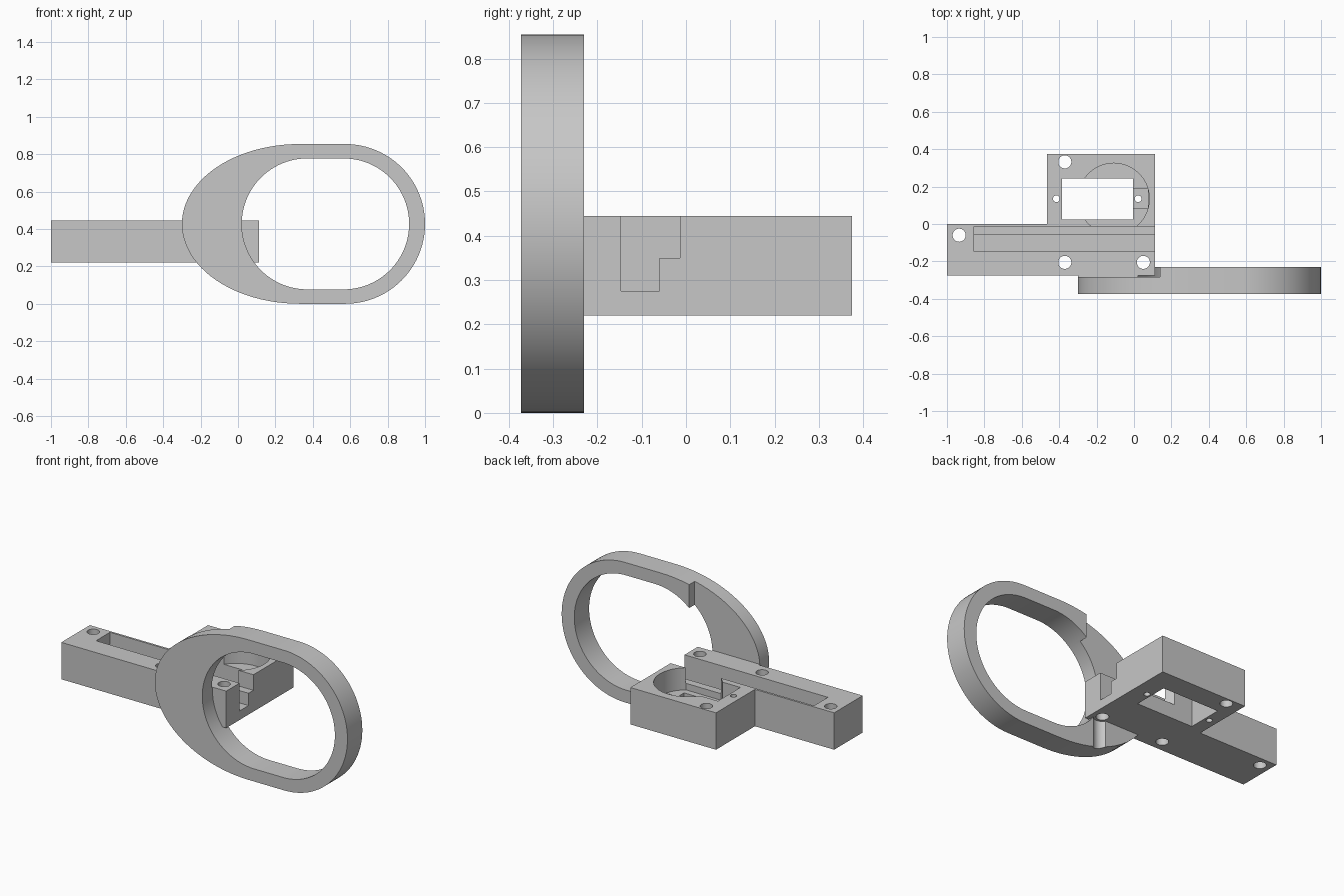
import bpy, bmesh
from math import pi, cos, sin, radians
from mathutils import Vector

if "Cube" in bpy.data.objects:
    bpy.data.objects.remove(bpy.data.objects["Cube"])

grey = bpy.data.materials.new("light_grey")
grey.use_nodes = True
grey.diffuse_color = (0.57, 0.57, 0.57, 1)
grey.node_tree.nodes["Principled BSDF"].inputs["Base Color"].default_value = (0.57, 0.57, 0.57, 1)


def prism(name, points, direction):
    """Extrude a closed outline of 3D points along a direction."""
    bm = bmesh.new()
    face = bm.faces.new([bm.verts.new(p) for p in points])
    moved = bmesh.ops.extrude_face_region(bm, geom=[face])["geom"]
    bmesh.ops.translate(bm, vec=Vector(direction),
                        verts=[v for v in moved if isinstance(v, bmesh.types.BMVert)])
    bmesh.ops.recalc_face_normals(bm, faces=bm.faces)
    mesh = bpy.data.meshes.new(name)
    bm.to_mesh(mesh)
    bm.free()
    mesh.materials.append(grey)
    obj = bpy.data.objects.new(name, mesh)
    bpy.context.collection.objects.link(obj)
    return obj


def arc(cx, cy, rx, ry, start, end, steps=48):
    angles = [start + (end - start) * i / steps for i in range(steps + 1)]
    return [(cx + rx * cos(a), cy + ry * sin(a)) for a in angles]


def box(name, x, y, z):
    pts = [(x[0], y[0], z[0]), (x[1], y[0], z[0]), (x[1], y[1], z[0]), (x[0], y[1], z[0])]
    return prism(name, pts, (0, 0, z[1] - z[0]))


def upright(name, outline, z0, z1):
    return prism(name, [(x, y, z0) for x, y in outline], (0, 0, z1 - z0))


def cylinder(name, x, y, r, z0, z1):
    return upright(name, arc(x, y, r, r, 0, 2 * pi, 40)[:-1], z0, z1)


def cut(target, *cutters):
    bpy.context.view_layer.objects.active = target
    for c in cutters:
        c.hide_render = True
        mod = target.modifiers.new("cut", "BOOLEAN")
        mod.operation, mod.solver, mod.object = "DIFFERENCE", "EXACT", c
        bpy.ops.object.modifier_apply(modifier=mod.name)
        bpy.data.objects.remove(c)


BOTTOM, TOP, OVER = 0.22, 0.445, 0.6

# L-shaped mounting body
body = upright("mounting_body", [(-1, -0.275), (0.113, -0.275), (0.113, 0.375),
                                 (-0.465, 0.375), (-0.465, 0), (-1, 0)], BOTTOM, TOP)

# Stepped channel, open at the left end
channel = [(-0.147, 0.275), (-0.06, 0.275), (-0.06, 0.35),
           (-0.013, 0.35), (-0.013, OVER), (-0.147, OVER)]
cut(body, prism("channel_cutter", [(-0.855, y, z) for y, z in channel], (1.1, 0, 0)))

# Round pocket with a flat side, side recess and through window
flat = -0.9
pocket = arc(-0.108, 0.135, 0.19, 0.19, flat + 0.005, pi - flat - 0.005)
cut(body,
    upright("pocket_cutter", pocket, 0.31, OVER),
    box("recess_cutter", (-0.05, 0.075), (0.085, 0.19), (0.27, OVER)),
    box("window_cutter", (-0.385, -0.005), (0.025, 0.242), (0, OVER)))

# Screw holes
for x, y, r in [(-0.935, -0.06, 0.035), (-0.37, 0.332, 0.035), (-0.37, -0.205, 0.035),
                (0.05, -0.205, 0.035), (-0.415, 0.135, 0.018), (0.022, 0.135, 0.018)]:
    cut(body, cylinder("hole_cutter", x, y, r, 0, OVER))

# Egg-shaped finger ring with a rounded opening
MID, FRONT, BACK = 0.427, -0.373, -0.23
outer = arc(0.573, MID, MID, MID, -pi / 2, pi / 2) + arc(0.33, MID, 0.63, MID, pi / 2, 1.5 * pi)
inner = arc(0.565, MID, 0.35, 0.35, -pi / 2, pi / 2) + arc(0.37, MID, 0.35, 0.35, pi / 2, 1.5 * pi)
ring = prism("finger_ring", [(x, FRONT, z) for x, z in outer], (0, BACK - FRONT, 0))
cut(ring,
    prism("opening_cutter", [(x, FRONT - 0.1, z) for x, z in inner], (0, 0.4, 0)),
    box("relief_cutter", (-0.5, 0.14), (-0.284, 0), (TOP, 1)),
    cylinder("clearance_cutter", 0.05, -0.205, 0.05, -0.1, BOTTOM),
    cylinder("hole_cutter", 0.05, -0.205, 0.035, -0.1, OVER))

for obj in (body, ring):
    bpy.ops.object.select_all(action="DESELECT")
    obj.select_set(True)
    bpy.context.view_layer.objects.active = obj
    bpy.ops.object.shade_smooth_by_angle(angle=radians(30))
